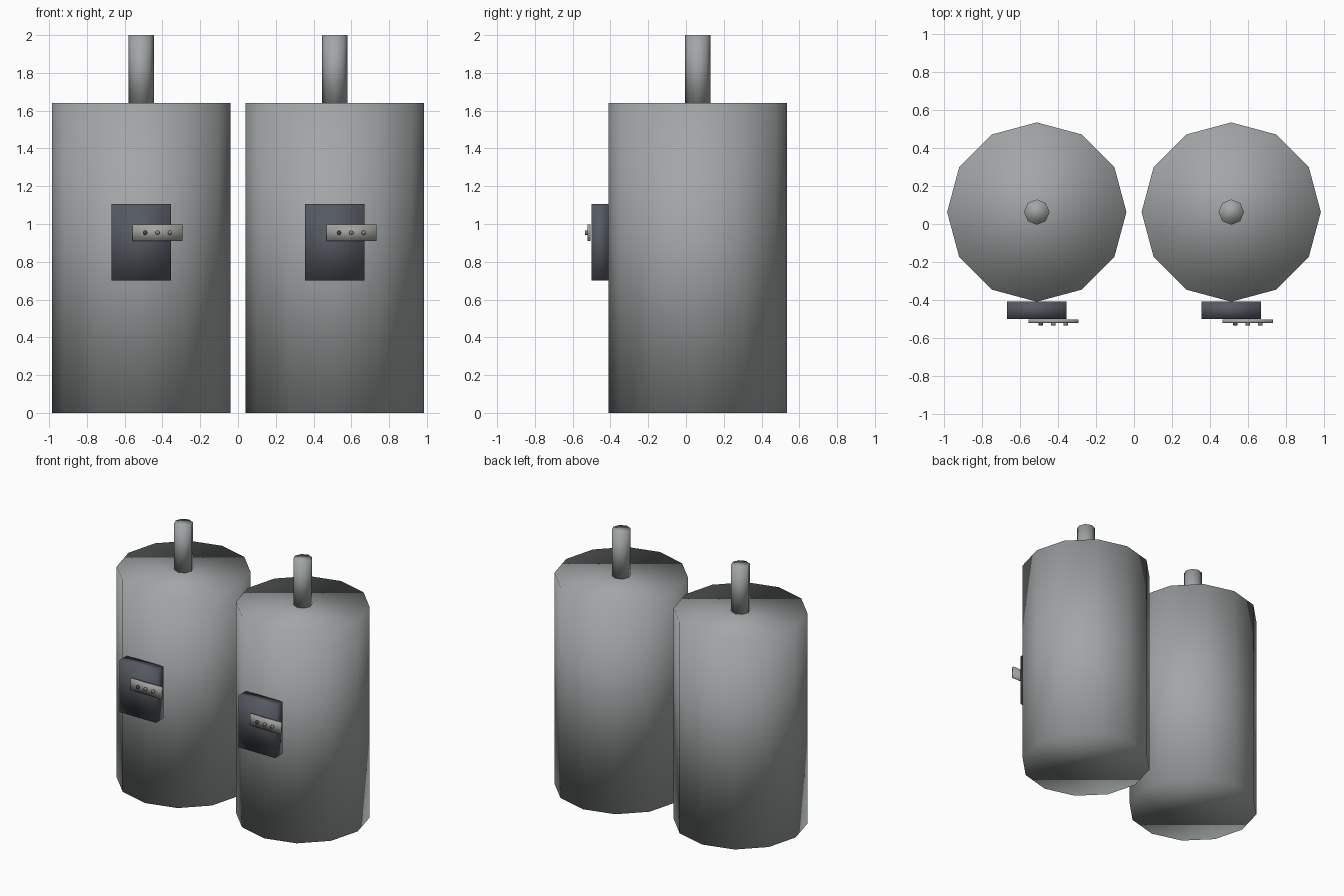
import bpy, bmesh
from mathutils import Matrix, Vector

cube = bpy.data.objects.get("Cube")
if cube:
    bpy.data.objects.remove(cube, do_unlink=True)


def material(name, rgb):
    m = bpy.data.materials.new(name)
    m.use_nodes = True
    m.diffuse_color = (*rgb, 1)
    m.node_tree.nodes["Principled BSDF"].inputs["Base Color"].default_value = (*rgb, 1)
    return m


tank_grey = material("tank grey", (0.36, 0.38, 0.38))
panel_slate = material("panel slate", (0.09, 0.10, 0.12))
plate_grey = material("plate grey", (0.36, 0.36, 0.34))
knob_dark = material("dark knob", (0.08, 0.08, 0.08))
knob_grey = material("grey knob", (0.25, 0.25, 0.25))


def finish(name, bm, mat):
    mesh = bpy.data.meshes.new(name)
    # Soft normals run over the caps and box edges as well
    for f in bm.faces:
        f.smooth = True
    bm.to_mesh(mesh)
    bm.free()
    mesh.materials.append(mat)
    bpy.context.collection.objects.link(bpy.data.objects.new(name, mesh))


def box(name, low, high, mat):
    low, high = Vector(low), Vector(high)
    bm = bmesh.new()
    bmesh.ops.create_cube(bm, size=1, matrix=Matrix.Translation((low + high) / 2)
                          @ Matrix.Diagonal((*(high - low), 1)))
    finish(name, bm, mat)


def cylinder(name, center, radius, depth, sides, mat, axis="Z"):
    bm = bmesh.new()
    turn = Matrix.Rotation(1.5708, 4, "X") if axis == "Y" else Matrix()
    bmesh.ops.create_cone(bm, cap_ends=True, segments=sides, radius1=radius,
                          radius2=radius, depth=depth,
                          matrix=Matrix.Translation(center) @ turn)
    finish(name, bm, mat)


# Two identical tanks side by side
for side, x in (("right", -0.513), ("left", 0.513)):
    cylinder(side + "_tank", (x, 0.063, 0.82), 0.473, 1.64, 12, tank_grey)
    cylinder(side + "_pipe", (x, 0.063, 1.815), 0.067, 0.37, 8, tank_grey)
    # Control box with an offset plate of knobs
    box(side + "_control_box", (x - 0.157, -0.5, 0.7), (x + 0.157, -0.41, 1.105), panel_slate)
    box(side + "_knob_plate", (x - 0.045, -0.522, 0.91), (x + 0.22, -0.505, 0.998), plate_grey)
    for i, mat in enumerate((knob_dark, knob_grey, knob_grey)):
        cylinder(f"{side}_knob_{i + 1}", (x + 0.021 + i * 0.066, -0.528, 0.954),
                 0.012, 0.016, 8, mat, "Y")
